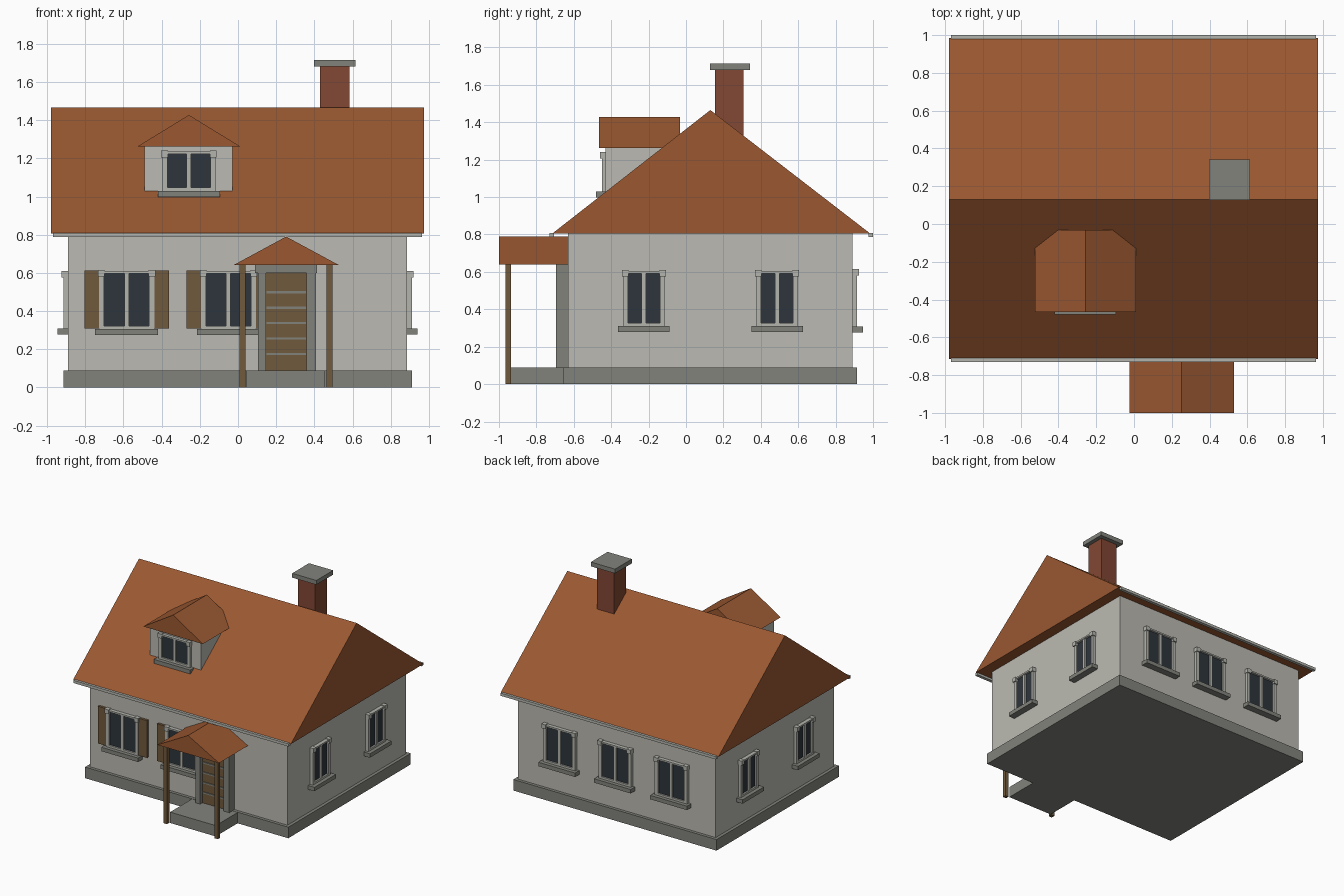
import bpy, bmesh, math
from mathutils import Matrix, Vector

if "Cube" in bpy.data.objects:
    bpy.data.objects.remove(bpy.data.objects["Cube"])


def material(name, r, g, b):
    m = bpy.data.materials.new(name)
    m.diffuse_color = (r, g, b, 1)
    m.use_nodes = True
    m.node_tree.nodes["Principled BSDF"].inputs["Base Color"].default_value = m.diffuse_color
    return m


WALL = material("plaster", .50, .49, .445)
STONE = material("grey stone", .225, .225, .203)
ROOF = material("roof tile", .325, .098, .031)
WOOD = material("brown wood", .165, .102, .046)
BRICK = material("brick", .223, .063, .033)
GLASS = material("dark glass", .027, .036, .045)
TRIM = material("pale trim", .46, .46, .425)


def finish(name, bm, mats, matrix=Matrix()):
    me = bpy.data.meshes.new(name)
    bmesh.ops.recalc_face_normals(bm, faces=bm.faces)
    bm.to_mesh(me)
    bm.free()
    for m in mats:
        me.materials.append(m)
    ob = bpy.data.objects.new(name, me)
    ob.matrix_world = matrix
    bpy.context.collection.objects.link(ob)
    return ob


def add_box(bm, x, y, z, index=0):
    """Box between (min, max) pairs on each axis."""
    size = [b - a for a, b in (x, y, z)]
    mid = [(a + b) / 2 for a, b in (x, y, z)]
    geo = bmesh.ops.create_cube(bm, size=1, matrix=Matrix.Translation(mid) @ Matrix.Diagonal((*size, 1)))
    for f in {f for v in geo["verts"] for f in v.link_faces}:
        f.material_index = index


def box(name, x, y, z, mat):
    bm = bmesh.new()
    add_box(bm, x, y, z)
    return finish(name, bm, [mat])


def gable(name, x, y, z, along, ridge, mat):
    """Solid gable roof with its ridge along the x or y axis."""
    bm = bmesh.new()
    if along == "x":
        ends = [[(e, y[0], z[0]), (e, y[1], z[0]), (e, ridge, z[1])] for e in x]
    else:
        ends = [[(x[0], e, z[0]), (x[1], e, z[0]), (ridge, e, z[1])] for e in y]
    a, b = [[bm.verts.new(p) for p in tri] for tri in ends]
    bm.faces.new(a)
    bm.faces.new(b[::-1])
    for i in range(3):
        j = (i + 1) % 3
        bm.faces.new((a[i], a[j], b[j], b[i]))
    return finish(name, bm, [mat])


def window(name, pos, angle, half, z0, z1, sill):
    """Two-pane window; locally it faces -y and the wall is at y = 0."""
    bm = bmesh.new()
    col = .027
    add_box(bm, (-half + col, half - col), (-.012, .005), (z0, z1 - .015), 1)          # glass
    for s in (-1, 1):
        u = sorted((s * half, s * (half - col)))
        add_box(bm, u, (-.025, .005), (z0, z1 - .03))                                  # side post
        cap = sorted((s * (half + .005), s * (half - col - .003)))
        add_box(bm, cap, (-.035, .005), (z1 - .035, z1))                               # capital
    add_box(bm, (-.012, .012), (-.025, .005), (z0, z1 - .015))                         # mullion
    add_box(bm, (-half, half), (-.03, .005), (z1 - .018, z1 - .005))                   # header
    add_box(bm, (-half, half), (-.025, .005), (z0, z0 + .016))                         # bottom rail
    add_box(bm, (-sill, sill), (-.055, .005), (z0 - .032, z0), 2)                      # sill
    place = Matrix.Translation(Vector((*pos, 0))) @ Matrix.Rotation(angle, 4, "Z")
    return finish(name, bm, [TRIM, GLASS, STONE], place)


# House body
box("foundation", (-.915, .91), (-.655, .915), (0, .09), STONE)
box("walls", (-.89, .885), (-.63, .89), (.09, .81), WALL)
gable("main_roof", (-.98, .975), (-.715, .985), (.805, 1.465), "x", .13, ROOF)
for side, y in (("front", (-.73, -.705)), ("back", (.975, 1.0))):
    box(side + "_gutter", (-.968, .964), y, (.787, .809), TRIM)

# Chimney
box("chimney", (.43, .583), (.155, .307), (1.2, 1.69), BRICK)
box("chimney_cap", (.398, .615), (.127, .342), (1.68, 1.715), STONE)

# Dormer
box("dormer_walls", (-.49, -.03), (-.43, -.1), (.95, 1.268), WALL)
gable("dormer_roof", (-.525, .01), (-.465, -.032), (1.263, 1.427), "y", -.257, ROOF)
window("dormer_window", (-.257, -.425), 0, .14, 1.03, 1.24, .163)

# Front windows with shutters
for i, x in enumerate((-.583, -.05)):
    window(f"front_window_{i}", (x, -.63), 0, .145, .307, .615, .165)
    for s, side in ((-1, "left"), (1, "right")):
        u = sorted((x + s * .145, x + s * .221))
        box(f"{side}_shutter_{i}", u, (-.65, -.625), (.31, .612), WOOD)

# Back and side windows
for i, x in enumerate((-.505, 0, .5)):
    window(f"back_window_{i}", (x, .89), math.pi, .145, .307, .615, .165)
for i, y in enumerate((-.225, .487)):
    window(f"right_window_{i}", (.885, y), math.pi / 2, .113, .31, .61, .138)
    window(f"left_window_{i}", (-.89, y), -math.pi / 2, .113, .31, .61, .138)

# Door in its stone surround
for side, x in (("left", (.105, .147)), ("right", (.358, .408))):
    box(side + "_door_jamb", x, (-.695, -.625), (.085, .61), STONE)
box("door_lintel", (.09, .415), (-.695, -.625), (.6, .645), STONE)
box("door", (.14, .365), (-.665, -.625), (.085, .605), WOOD)
for i in range(5):
    z = .175 + .081 * i
    box(f"door_strip_{i}", (.15, .355), (-.672, -.664), (z - .006, z + .006), STONE)

# Porch
box("porch_step", (.045, .455), (-.935, -.65), (0, .088), STONE)
for side, x in (("left", (.008, .038)), ("right", (.464, .494))):
    box(side + "_porch_post", x, (-.965, -.935), (0, .645), WOOD)
gable("porch_roof", (-.025, .53), (-1.0, -.625), (.64, .79), "y", .252, ROOF)
